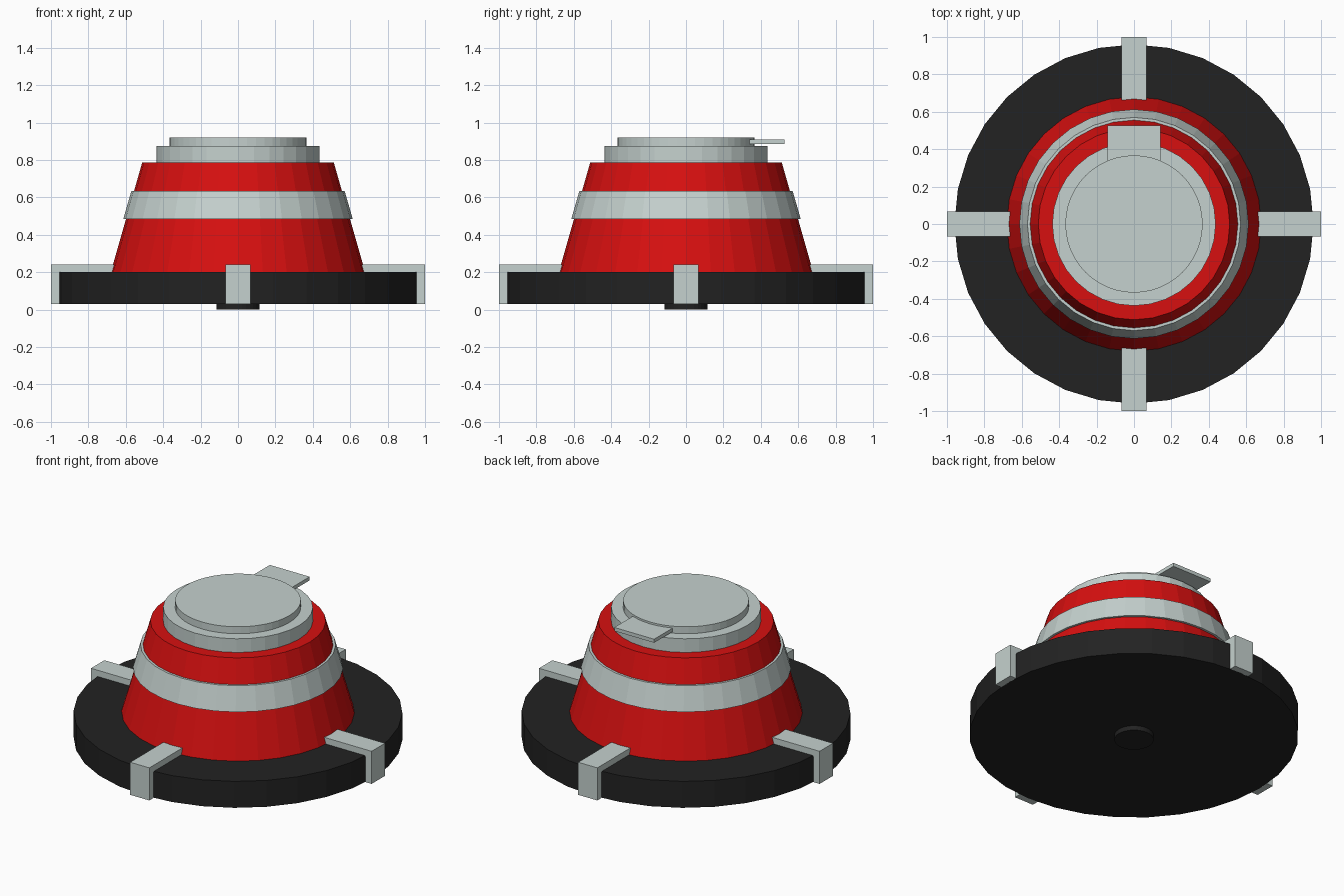
import bpy, bmesh, math

if "Cube" in bpy.data.objects:
    bpy.data.objects.remove(bpy.data.objects["Cube"])

def material(name, rgb):
    m = bpy.data.materials.new(name)
    m.diffuse_color = (*rgb, 1)
    m.use_nodes = True
    m.node_tree.nodes["Principled BSDF"].inputs["Base Color"].default_value = m.diffuse_color
    return m

RED = material("red", (0.68, 0.005, 0.005))
GREY = material("light grey", (0.56, 0.64, 0.62))
BLACK = material("black", (0.016, 0.016, 0.016))

def finish(name, bm, mat):
    bmesh.ops.recalc_face_normals(bm, faces=bm.faces)
    mesh = bpy.data.meshes.new(name)
    bm.to_mesh(mesh)
    bm.free()
    mesh.materials.append(mat)
    ob = bpy.data.objects.new(name, mesh)
    bpy.context.collection.objects.link(ob)
    return ob

def lathe(name, profile, mat, sides=32, closed=False):
    """Revolve (radius, z) points; open profiles are capped, closed ones make a ring."""
    bm = bmesh.new()
    rings = [[bm.verts.new((r * math.cos(2 * math.pi * i / sides),
                            r * math.sin(2 * math.pi * i / sides), z))
              for i in range(sides)] for r, z in profile]
    pairs = list(zip(rings, rings[1:]))
    if closed:
        pairs.append((rings[-1], rings[0]))
    else:
        bm.faces.new(rings[0])
        bm.faces.new(rings[-1])
    for a, b in pairs:
        for i in range(sides):
            j = (i + 1) % sides
            bm.faces.new((a[i], a[j], b[j], b[i]))
    return finish(name, bm, mat)

def extrude_x(name, outline, half, mat):
    """Extrude a (y, z) outline across x."""
    bm = bmesh.new()
    a, b = [[bm.verts.new((x, y, z)) for y, z in outline] for x in (-half, half)]
    bm.faces.new(a)
    bm.faces.new(b)
    for i in range(len(outline)):
        j = (i + 1) % len(outline)
        bm.faces.new((a[i], a[j], b[j], b[i]))
    return finish(name, bm, mat)

# Base disc with its small foot
lathe("base_disc", [(0.96, 0.03), (0.96, 0.20)], BLACK)
lathe("foot", [(0.115, 0.0), (0.115, 0.032)], BLACK)

# Tapered body and the band around it
lathe("body", [(0.68, 0.20), (0.512, 0.787)], RED)
lathe("band", [(0.594, 0.485), (0.613, 0.485), (0.57, 0.635), (0.551, 0.635)],
      GREY, closed=True)

# Stepped cap and its tab
lathe("cap_lower", [(0.437, 0.785), (0.437, 0.875)], GREY)
lathe("cap_upper", [(0.367, 0.874), (0.367, 0.92)], GREY, sides=48)
extrude_x("tab", [(0.33, 0.885), (0.527, 0.885), (0.527, 0.908), (0.33, 0.908)],
          0.142, GREY)

# Four clips hooked over the edge of the base
clip = [(0.65, 0.195), (0.955, 0.195), (0.955, 0.03), (1.0, 0.03), (1.0, 0.24), (0.65, 0.24)]
for i, side in enumerate(("back", "left", "front", "right")):
    ob = extrude_x("clip_" + side, clip, 0.068, GREY)
    ob.rotation_euler.z = i * math.pi / 2
